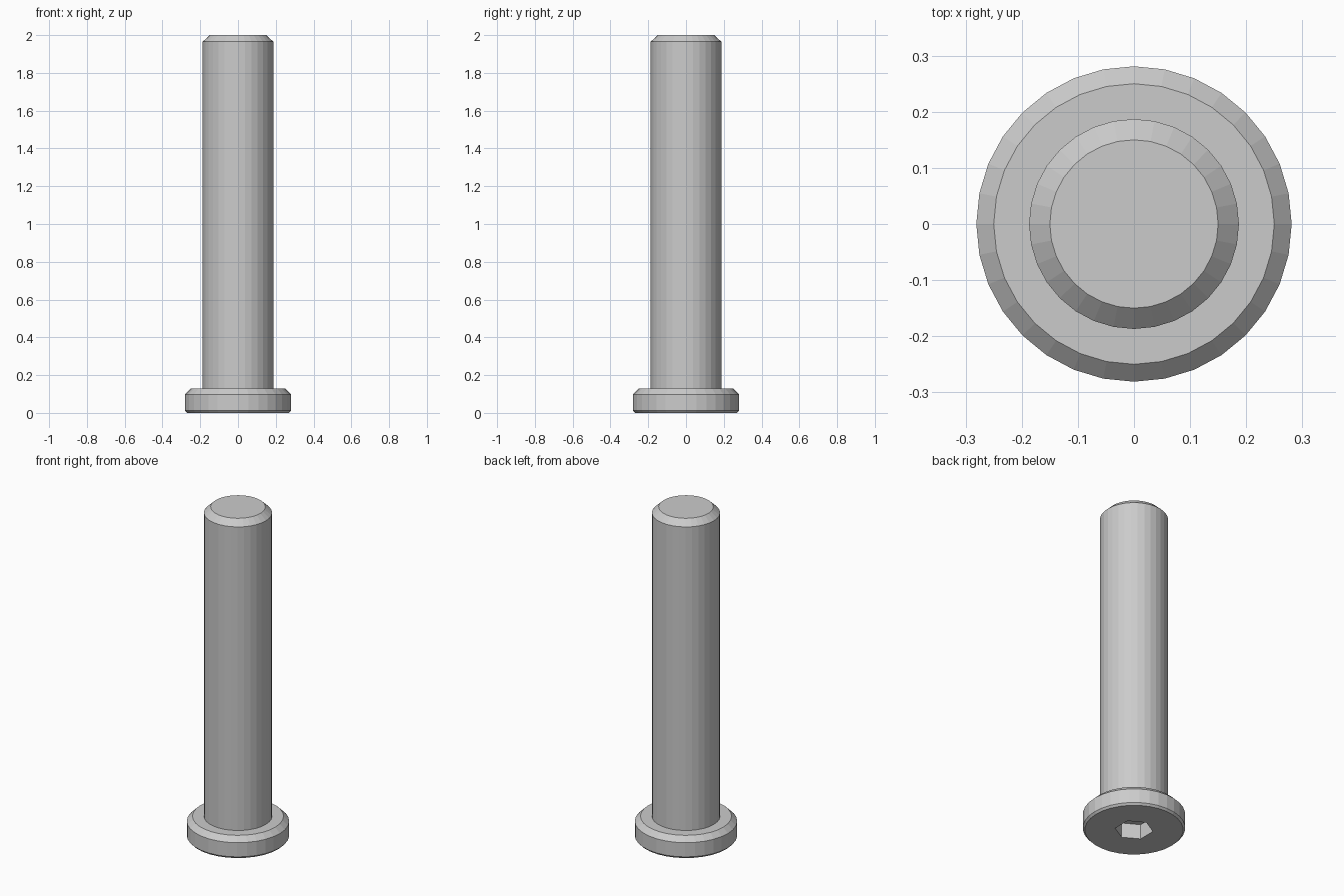
import bpy, bmesh
from math import sin, cos, pi

if "Cube" in bpy.data.objects:
    bpy.data.objects.remove(bpy.data.objects["Cube"])


def lathe(name, profile, sides, start=0.0):
    """Closed solid of revolution from (radius, z) points listed bottom to top."""
    bm = bmesh.new()
    rings = []
    for r, z in profile:
        angles = [start + 2 * pi * i / sides for i in range(sides)]
        rings.append([bm.verts.new((r * cos(a), r * sin(a), z)) for a in angles])
    for low, high in zip(rings, rings[1:]):
        for i in range(sides):
            j = (i + 1) % sides
            bm.faces.new((low[i], low[j], high[j], high[i]))
    bm.faces.new(rings[0][::-1])
    bm.faces.new(rings[-1])
    mesh = bpy.data.meshes.new(name)
    bm.to_mesh(mesh)
    bm.free()
    obj = bpy.data.objects.new(name, mesh)
    bpy.context.collection.objects.link(obj)
    return obj


# Bolt: chamfered head at the bottom, plain shank, chamfered tip
bolt = lathe("bolt", [
    (0.27, 0.0), (0.281, 0.012), (0.281, 0.098), (0.25, 0.128),
    (0.187, 0.128), (0.187, 1.965), (0.15, 2.0),
], 32)

# Hexagonal drive socket in the underside of the head
socket = lathe("socket_cutter", [(0.105, -0.1), (0.105, 0.09)], 6, pi / 6)
socket.hide_render = True
socket.display_type = 'WIRE'

cut = bolt.modifiers.new("hex_socket", 'BOOLEAN')
cut.operation = 'DIFFERENCE'
cut.solver = 'EXACT'
cut.object = socket
